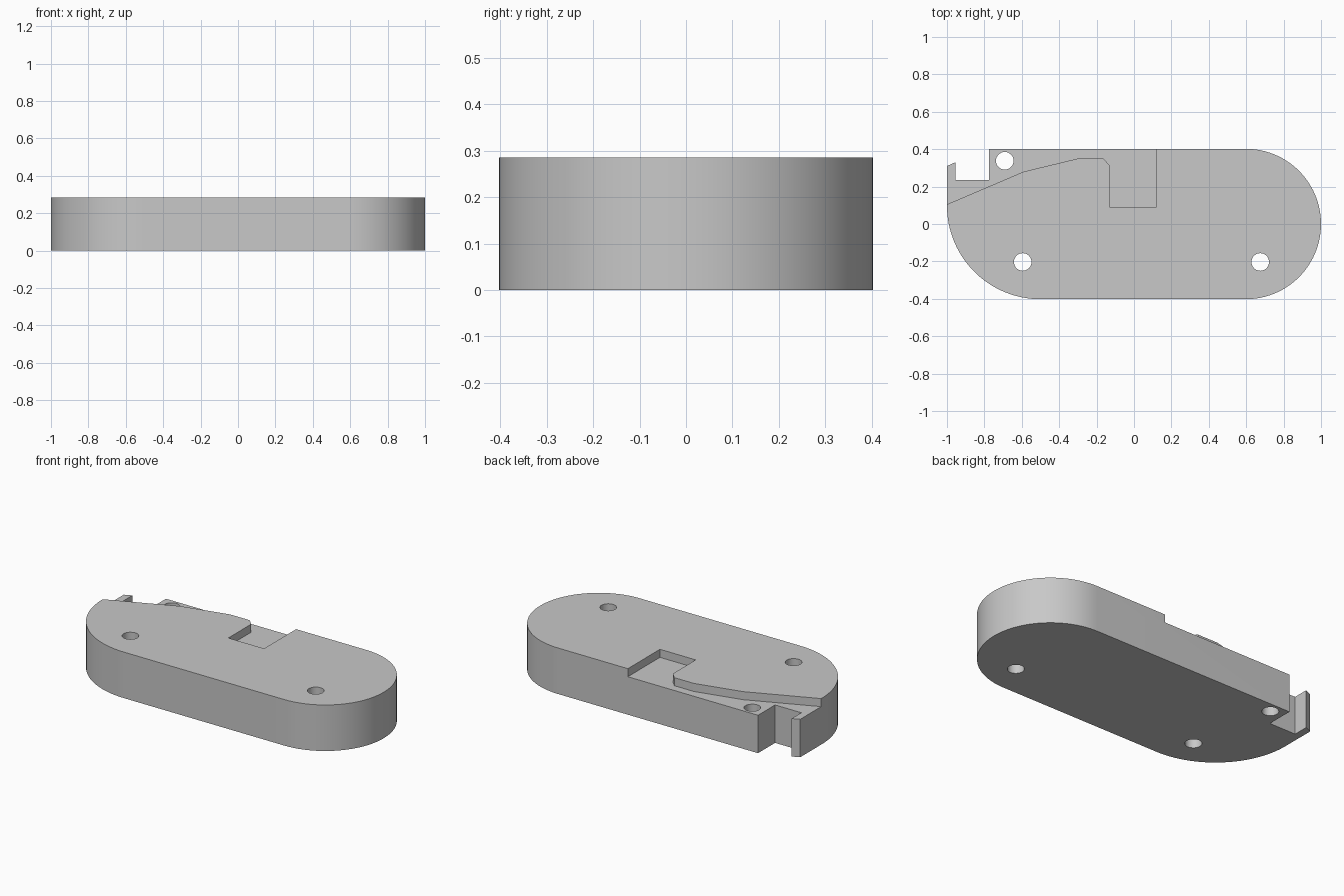
import bpy
import bmesh
from math import cos, sin, radians

if "Cube" in bpy.data.objects:
    bpy.data.objects.remove(bpy.data.objects["Cube"], do_unlink=True)

HEIGHT = 0.285
POCKET_FLOOR = 0.235
HALF_DEPTH = 0.402

grey = bpy.data.materials.new("plain grey")
grey.use_nodes = True
colour = (0.58, 0.58, 0.58, 1)
grey.diffuse_color = colour
grey.node_tree.nodes["Principled BSDF"].inputs["Base Color"].default_value = colour


def arc(cx, cy, r, start, end, steps):
    angles = [radians(start + (end - start) * i / steps) for i in range(steps + 1)]
    return [(cx + r * cos(a), cy + r * sin(a)) for a in angles]


def prism(name, outline, z0, z1):
    """Extrude a counter-clockwise outline from z0 to z1."""
    bm = bmesh.new()
    face = bm.faces.new([bm.verts.new((x, y, z0)) for x, y in outline])
    top = bmesh.ops.extrude_face_region(bm, geom=[face])["geom"]
    verts = [v for v in top if isinstance(v, bmesh.types.BMVert)]
    bmesh.ops.translate(bm, verts=verts, vec=(0, 0, z1 - z0))
    bmesh.ops.recalc_face_normals(bm, faces=bm.faces)
    mesh = bpy.data.meshes.new(name)
    bm.to_mesh(mesh)
    bm.free()
    mesh.materials.append(grey)
    obj = bpy.data.objects.new(name, mesh)
    bpy.context.collection.objects.link(obj)
    return obj


def cut(body, cutter):
    cutter.hide_render = True
    mod = body.modifiers.new("cut", "BOOLEAN")
    mod.operation = "DIFFERENCE"
    mod.solver = "EXACT"
    mod.object = cutter
    bpy.context.view_layer.objects.active = body
    bpy.ops.object.modifier_apply(modifier=mod.name)
    bpy.data.objects.remove(cutter, do_unlink=True)


# Body: round right end, wide corner radius at front left, notched back corner
outline = arc(0.598, 0, HALF_DEPTH, -90, 90, 48)
outline += [(-0.775, HALF_DEPTH), (-0.775, 0.235), (-0.955, 0.235), (-0.955, 0.33), (-1, 0.31)]
outline += arc(-0.5, 0.098, 0.5, 180, 270, 32)
body = prism("housing_body", outline, 0, HEIGHT)

# Shallow pocket along the back edge
pocket = [(-1.1, 0.062), (-1, 0.105), (-0.59, 0.28), (-0.3, 0.35), (-0.165, 0.35),
          (-0.128, 0.312), (-0.128, 0.088), (0.117, 0.088), (0.117, 0.6), (-1.1, 0.6)]
cut(body, prism("pocket_cutter", pocket, POCKET_FLOOR, HEIGHT + 0.1))

# Through holes for screws
for x, y in [(-0.595, -0.203), (0.675, -0.203), (-0.691, 0.338)]:
    hole = arc(x, y, 0.047, 0, 360, 32)[:-1]
    cut(body, prism("hole_cutter", hole, -0.1, HEIGHT + 0.1))

# Smooth the curved walls, keep the edges sharp
bpy.ops.object.select_all(action="DESELECT")
body.select_set(True)
bpy.context.view_layer.objects.active = body
bpy.ops.object.shade_smooth_by_angle(angle=radians(20))
